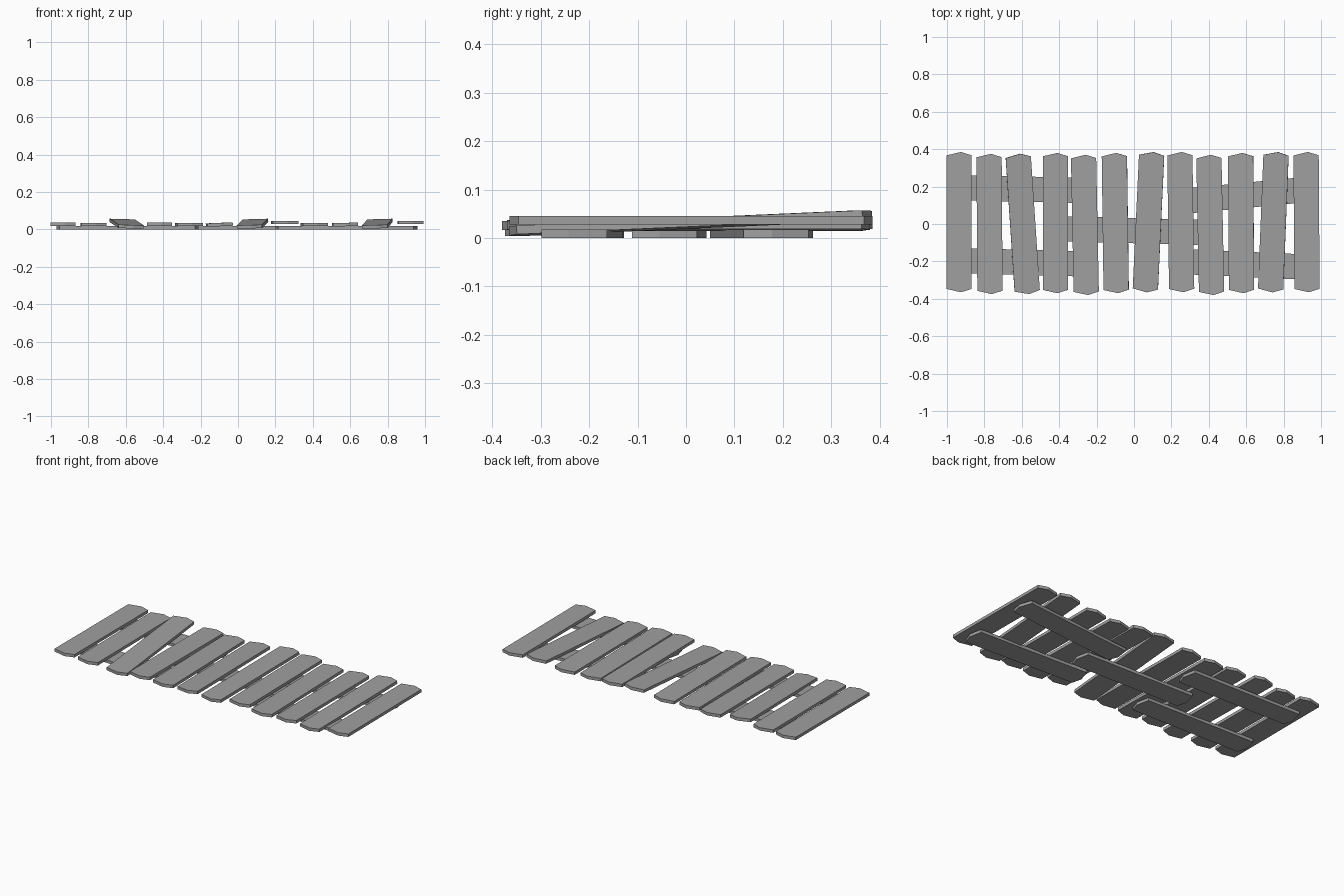
import bpy
import bmesh
from mathutils import Vector, Matrix

default_cube = bpy.data.objects.get("Cube")
if default_cube:
    bpy.data.objects.remove(default_cube, do_unlink=True)

# One plain weathered grey for all the wood
wood = bpy.data.materials.new("grey_wood")
wood.use_nodes = True
grey = (0.35, 0.35, 0.35, 1)
wood.diffuse_color = grey
wood.node_tree.nodes["Principled BSDF"].inputs["Base Color"].default_value = grey

THICKNESS = 0.018
WIDTH = 0.135
POINT = 0.018


def make_board(name, start, end, roll=0.0):
    """Flat board with shallow pointed ends, running from start to end."""
    start, end = Vector(start), Vector(end)
    along = (end - start).normalized()
    across = along.cross(Vector((0, 0, 1))).normalized()
    half_length = (end - start).length / 2
    half_width = WIDTH / 2
    shoulder = half_length - POINT
    peak = half_width * 0.15
    outline = [
        (-half_width, -shoulder), (peak, -half_length), (half_width, -shoulder),
        (half_width, shoulder), (peak, half_length), (-half_width, shoulder),
    ]

    bm = bmesh.new()
    base = bm.faces.new([bm.verts.new((x, y, -THICKNESS / 2)) for x, y in outline])
    extruded = bmesh.ops.extrude_face_region(bm, geom=[base])
    top_verts = [v for v in extruded["geom"] if isinstance(v, bmesh.types.BMVert)]
    bmesh.ops.translate(bm, verts=top_verts, vec=(0, 0, THICKNESS))
    bmesh.ops.recalc_face_normals(bm, faces=bm.faces)

    mesh = bpy.data.meshes.new(name)
    bm.to_mesh(mesh)
    bm.free()
    mesh.materials.append(wood)
    board = bpy.data.objects.new(name, mesh)
    bpy.context.collection.objects.link(board)

    # Local x is across, y is along, z is up through the board
    axes = Matrix((across, along, across.cross(along))).transposed().to_4x4()
    turn = Matrix.Rotation(roll, 4, "Y")
    board.matrix_world = Matrix.Translation((start + end) / 2) @ axes @ turn
    return board


# Cross planks: front x, back x, middle y, front z, back z, roll
LOW, MID, HIGH = 0.026, 0.028, 0.037
DROPPED, LIFTED = 0.014, 0.047
planks = [
    (-0.935, -0.935, 0.01, MID, MID, 0),
    (-0.77, -0.775, 0, LOW, LOW, 0),
    (-0.57, -0.62, 0, DROPPED, LIFTED, 0.03),
    (-0.42, -0.42, 0.005, MID, LOW, 0),
    (-0.255, -0.27, -0.005, LOW, LOW, 0),
    (-0.095, -0.105, 0.005, LOW, LOW, -0.04),
    (0.06, 0.095, 0.01, DROPPED, LIFTED, -0.03),
    (0.255, 0.245, 0.01, HIGH, HIGH, 0),
    (0.415, 0.4, -0.005, LOW, LOW, 0),
    (0.575, 0.57, 0.005, LOW, LOW, -0.03),
    (0.73, 0.76, 0.01, DROPPED, LIFTED, -0.03),
    (0.925, 0.92, 0.01, HIGH, HIGH, 0),
]
HALF = 0.375
for number, (x_front, x_back, y, z_front, z_back, roll) in enumerate(planks, 1):
    make_board(f"plank_{number}", (x_front, y - HALF, z_front),
               (x_back, y + HALF, z_back), roll)

# Staggered support rails lying on the ground
rails = {
    "right_back_rail": ((-0.97, 0.195), (-0.21, 0.178)),
    "right_front_rail": ((-0.97, -0.195), (-0.21, -0.215)),
    "middle_rail": ((-0.4, -0.025), (0.36, -0.045)),
    "left_back_rail": ((0.2, 0.115), (0.96, 0.188)),
    "left_front_rail": ((0.2, -0.198), (0.96, -0.232)),
}
for name, (start, end) in rails.items():
    make_board(name, (*start, THICKNESS / 2), (*end, THICKNESS / 2))
